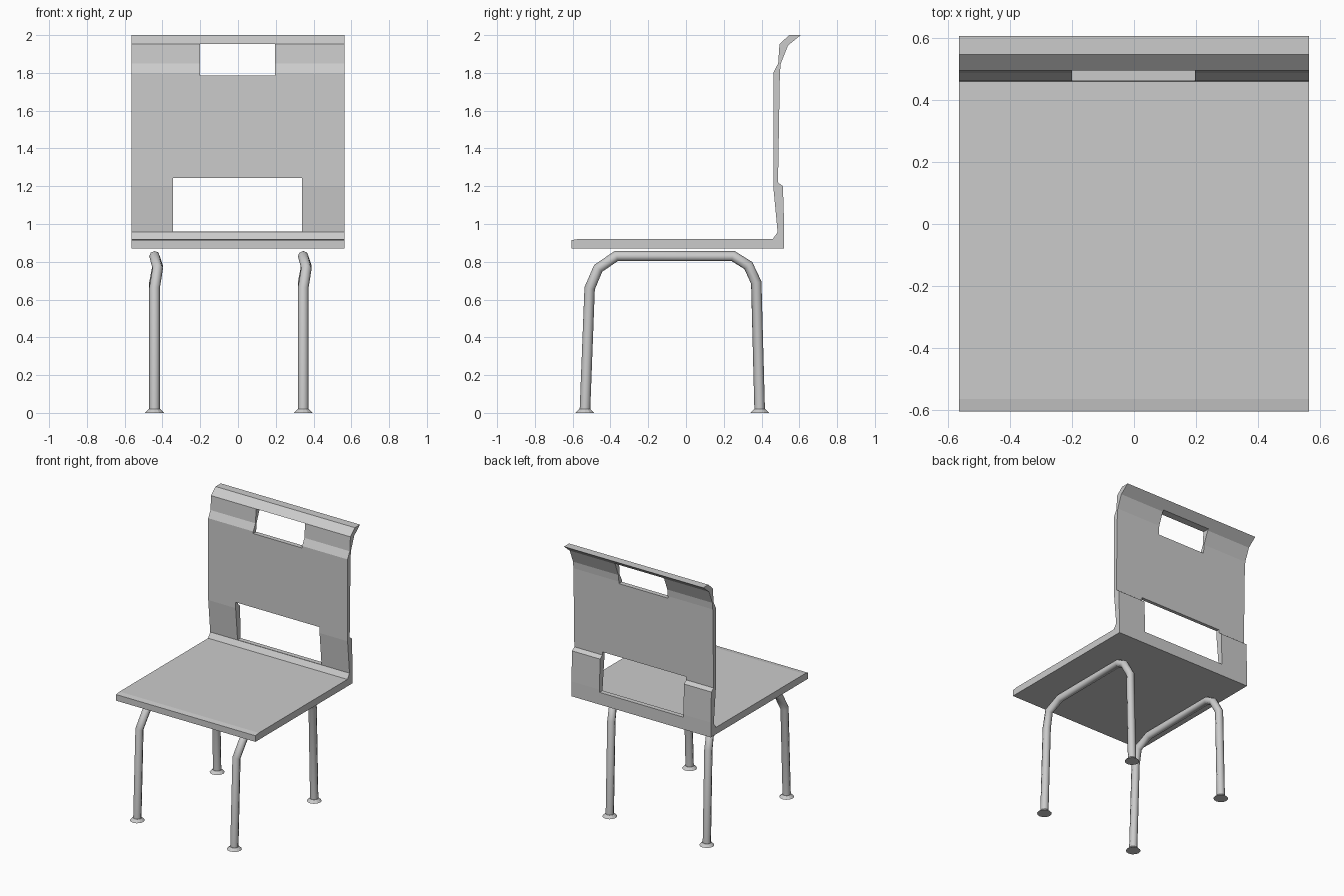
import bpy, bmesh

if "Cube" in bpy.data.objects:
    bpy.data.objects.remove(bpy.data.objects["Cube"])


def new_object(name, bm):
    bmesh.ops.recalc_face_normals(bm, faces=bm.faces)
    mesh = bpy.data.meshes.new(name)
    bm.to_mesh(mesh)
    bm.free()
    ob = bpy.data.objects.new(name, mesh)
    bpy.context.collection.objects.link(ob)
    return ob


def extrude_profile(name, profile, x0, x1):
    """Extrude a closed (y, z) outline from x0 to x1."""
    bm = bmesh.new()
    face = bm.faces.new([bm.verts.new((x0, y, z)) for y, z in profile])
    out = bmesh.ops.extrude_face_region(bm, geom=[face])["geom"]
    verts = [v for v in out if isinstance(v, bmesh.types.BMVert)]
    bmesh.ops.translate(bm, verts=verts, vec=(x1 - x0, 0, 0))
    return new_object(name, bm)


# Seat and backrest in one bent shell
shell = extrude_profile("seat_and_back", [
    (-0.605, 0.87), (-0.605, 0.915), (-0.565, 0.921), (0.46, 0.921),
    (0.485, 0.957), (0.462, 1.2), (0.462, 1.8), (0.488, 1.85),
    (0.495, 1.953), (0.547, 2.0), (0.607, 2.0), (0.54, 1.945),
    (0.502, 1.85), (0.497, 1.8), (0.487, 1.22), (0.513, 1.2),
    (0.52, 0.98), (0.52, 0.87)], -0.565, 0.565)

# Hand hole and lower opening
for name, x0, x1, z0, z1 in (("hand_hole_cutter", -0.2, 0.197, 1.785, 1.953),
                             ("lower_hole_cutter", -0.343, 0.338, 0.959, 1.243)):
    cutter = extrude_profile(name, [(0.4, z0), (0.7, z0), (0.7, z1), (0.4, z1)], x0, x1)
    cutter.hide_render = True
    cutter.hide_set(True)
    mod = shell.modifiers.new(name, "BOOLEAN")
    mod.operation = "DIFFERENCE"
    mod.solver = "EXACT"
    mod.object = cutter

# Bent tube frames: (x offset, y, z)
PATH = [(0, -0.535, 0.015), (0, -0.51, 0.66), (0.017, -0.465, 0.765), (0, -0.37, 0.83),
        (0, 0.25, 0.83), (0.017, 0.33, 0.78), (0, 0.372, 0.69), (0, 0.39, 0.015)]

for side, x in (("left", -0.442), ("right", 0.345)):
    curve = bpy.data.curves.new(side + "_leg_frame", "CURVE")
    curve.dimensions = "3D"
    curve.bevel_depth = 0.028
    curve.bevel_resolution = 2
    curve.use_fill_caps = True
    spline = curve.splines.new("POLY")
    spline.points.add(len(PATH) - 1)
    for point, (dx, y, z) in zip(spline.points, PATH):
        point.co = (x + dx, y, z, 1)
    frame = bpy.data.objects.new(side + "_leg_frame", curve)
    bpy.context.collection.objects.link(frame)

    # Flared foot pads
    for end, y in (("front", -0.535), ("back", 0.39)):
        bpy.ops.mesh.primitive_cone_add(vertices=12, radius1=0.05, radius2=0.03,
                                        depth=0.02, location=(x, y, 0.01))
        bpy.context.object.name = f"{end}_{side}_foot"
